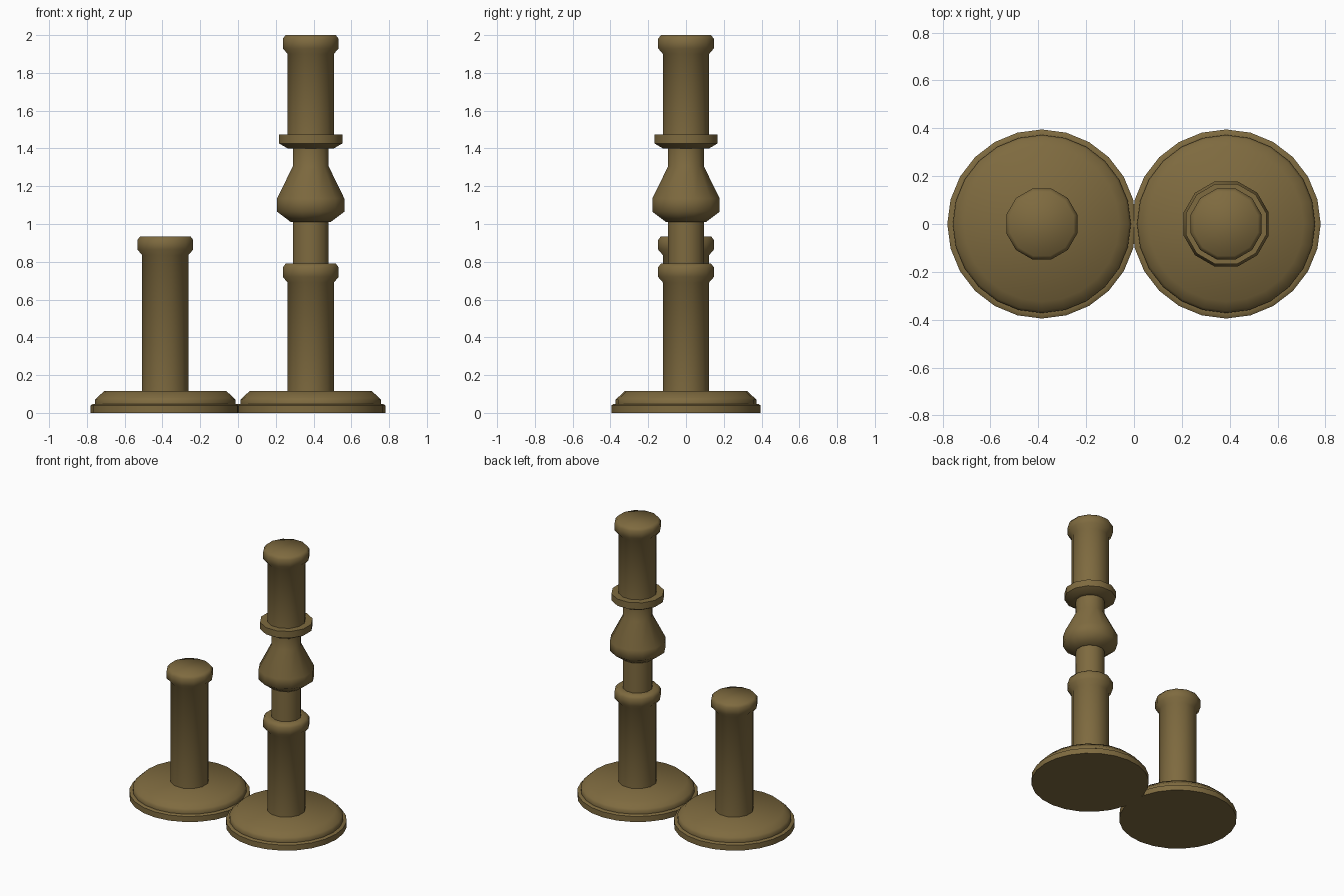
import bpy, bmesh, math

if "Cube" in bpy.data.objects:
    bpy.data.objects.remove(bpy.data.objects["Cube"])

brass = bpy.data.materials.new("aged brass")
brass.diffuse_color = (0.21, 0.145, 0.05, 1)
brass.use_nodes = True
brass.node_tree.nodes["Principled BSDF"].inputs["Base Color"].default_value = brass.diffuse_color


def lathe(name, profile, sides, cx, turn=0.0):
    """Turn a (radius, height) profile into a closed solid."""
    bm = bmesh.new()
    rings = []
    for r, z in profile:
        rings.append([bm.verts.new((cx + r * math.cos(turn + 2 * math.pi * i / sides),
                                    r * math.sin(turn + 2 * math.pi * i / sides), z))
                      for i in range(sides)])
    for a, b in zip(rings, rings[1:]):
        for i in range(sides):
            j = (i + 1) % sides
            bm.faces.new((a[i], a[j], b[j], b[i]))
    bm.faces.new(rings[0][::-1])
    bm.faces.new(rings[-1])
    me = bpy.data.meshes.new(name)
    bm.to_mesh(me)
    bm.free()
    me.materials.append(brass)
    me.shade_smooth()
    me.set_sharp_from_angle(angle=math.radians(58))
    ob = bpy.data.objects.new(name, me)
    bpy.context.collection.objects.link(ob)
    return ob


X = 0.385
K = 1 / math.cos(math.pi / 12)      # flat-to-flat half width -> corner radius


def capped_shaft(z0, top):
    """Plain shaft ending in a rounded rim."""
    return [(0.122, z0), (0.122, top - 0.10), (0.148, top - 0.07),
            (0.148, top - 0.02), (0.133, top)]


def stem(name, profile, cx):
    return lathe(name, [(r * K, z) for r, z in profile], 12, cx, math.pi / 12)


# stepped round bases
base = [(0.395, 0), (0.395, 0.04), (0.385, 0.046), (0.372, 0.046),
        (0.372, 0.07), (0.362, 0.08), (0.324, 0.115)]
lathe("short_base", base, 24, -X)
lathe("tall_base", base, 24, X)

# short stem
stem("short_stem", capped_shaft(0.115, 0.935), -X)

# tall stem: lower shaft, neck, bulb, collar, upper shaft
tall = capped_shaft(0.115, 0.79)
tall += [(0.095, 0.79), (0.095, 1.01), (0.105, 1.01), (0.178, 1.065),
         (0.178, 1.135), (0.095, 1.305), (0.095, 1.40)]
tall += [(0.122, 1.40), (0.168, 1.427), (0.168, 1.475)]
tall += capped_shaft(1.475, 2.0)
stem("tall_stem", tall, X)
